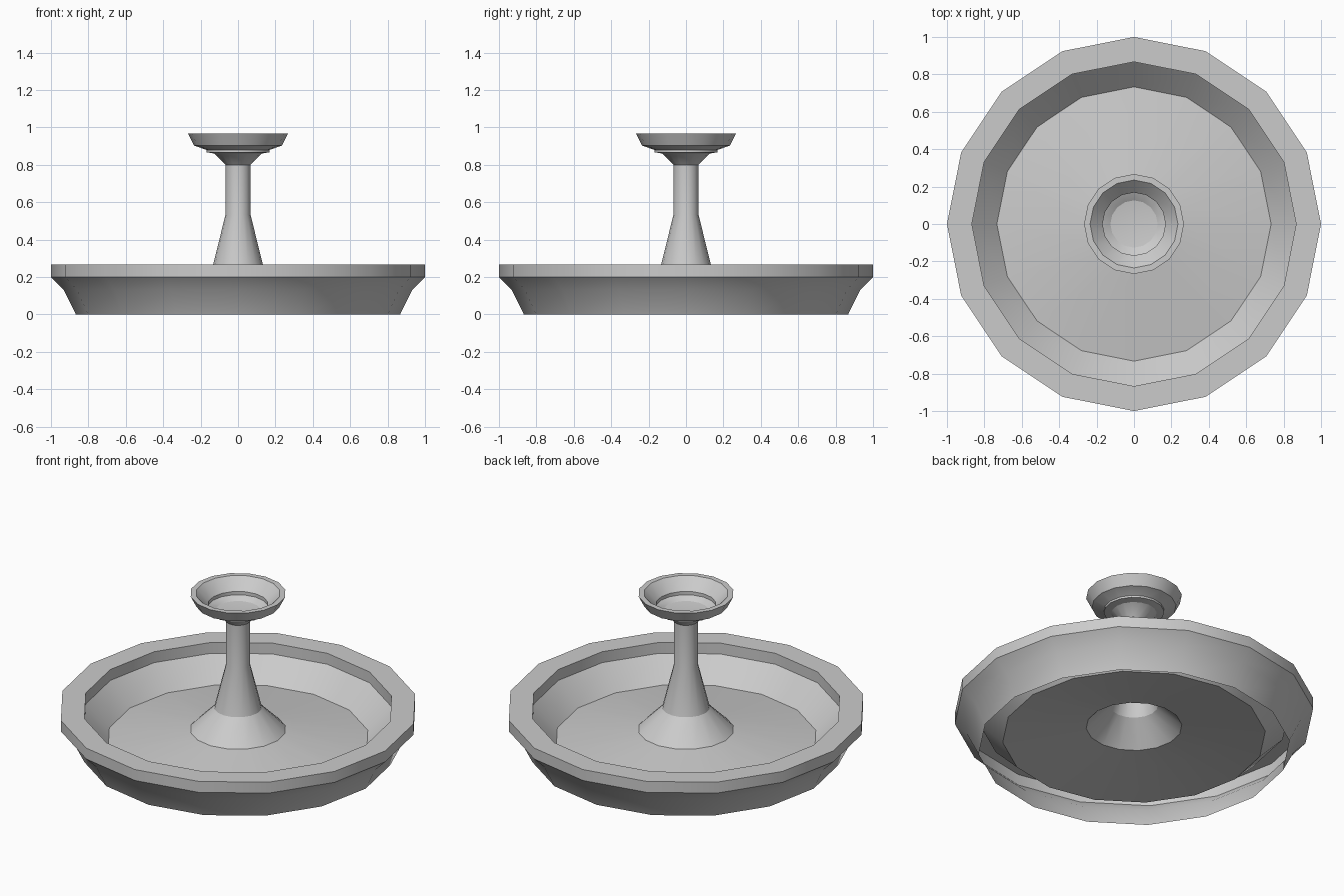
import bpy
import bmesh
from math import sin, cos, pi, radians

SIDES = 16

cube = bpy.data.objects.get("Cube")
if cube:
    bpy.data.objects.remove(cube, do_unlink=True)

stone = bpy.data.materials.new("grey stone")
stone.use_nodes = True
colour = (0.6, 0.6, 0.6, 1)
stone.diffuse_color = colour
stone.node_tree.nodes["Principled BSDF"].inputs["Base Color"].default_value = colour


def lathe(name, profile):
    """Turn an (r, z) profile about the z axis; a zero radius closes to a point."""
    bm = bmesh.new()
    rings = []
    for r, z in profile:
        if r == 0:
            rings.append([bm.verts.new((0, 0, z))] * SIDES)
        else:
            angles = [2 * pi * i / SIDES for i in range(SIDES)]
            rings.append([bm.verts.new((r * cos(a), r * sin(a), z)) for a in angles])
    for low, high in zip(rings, rings[1:]):
        for i in range(SIDES):
            j = (i + 1) % SIDES
            corners = [low[i], low[j], high[j], high[i]]
            bm.faces.new(list(dict.fromkeys(corners)))
    mesh = bpy.data.meshes.new(name)
    bm.to_mesh(mesh)
    bm.free()
    mesh.materials.append(stone)
    obj = bpy.data.objects.new(name, mesh)
    bpy.context.collection.objects.link(obj)
    bpy.ops.object.select_all(action="DESELECT")
    obj.select_set(True)
    bpy.context.view_layer.objects.active = obj
    bpy.ops.object.shade_smooth_by_angle(angle=radians(30))
    return obj


# Wide basin: flared skirt, flat rim, inner wall and gently raised floor, open below
lathe("basin", [(0.867, 0), (0.933, 0.133), (1, 0.2), (1, 0.267), (0.867, 0.267),
                (0.867, 0.2), (0.733, 0.067), (0.267, 0.133)])

# Hollow pedestal: conical foot, tapering stem
lathe("pedestal", [(0.267, 0.133), (0.133, 0.267), (0.067, 0.533), (0.067, 0.8)])

# Small upper dish with a sunken, slightly hollow bottom
lathe("upper_dish", [(0.067, 0.8), (0.133, 0.867), (0.235, 0.903), (0.267, 0.967),
                     (0.235, 0.967), (0.168, 0.9), (0.168, 0.867), (0, 0.84)])
